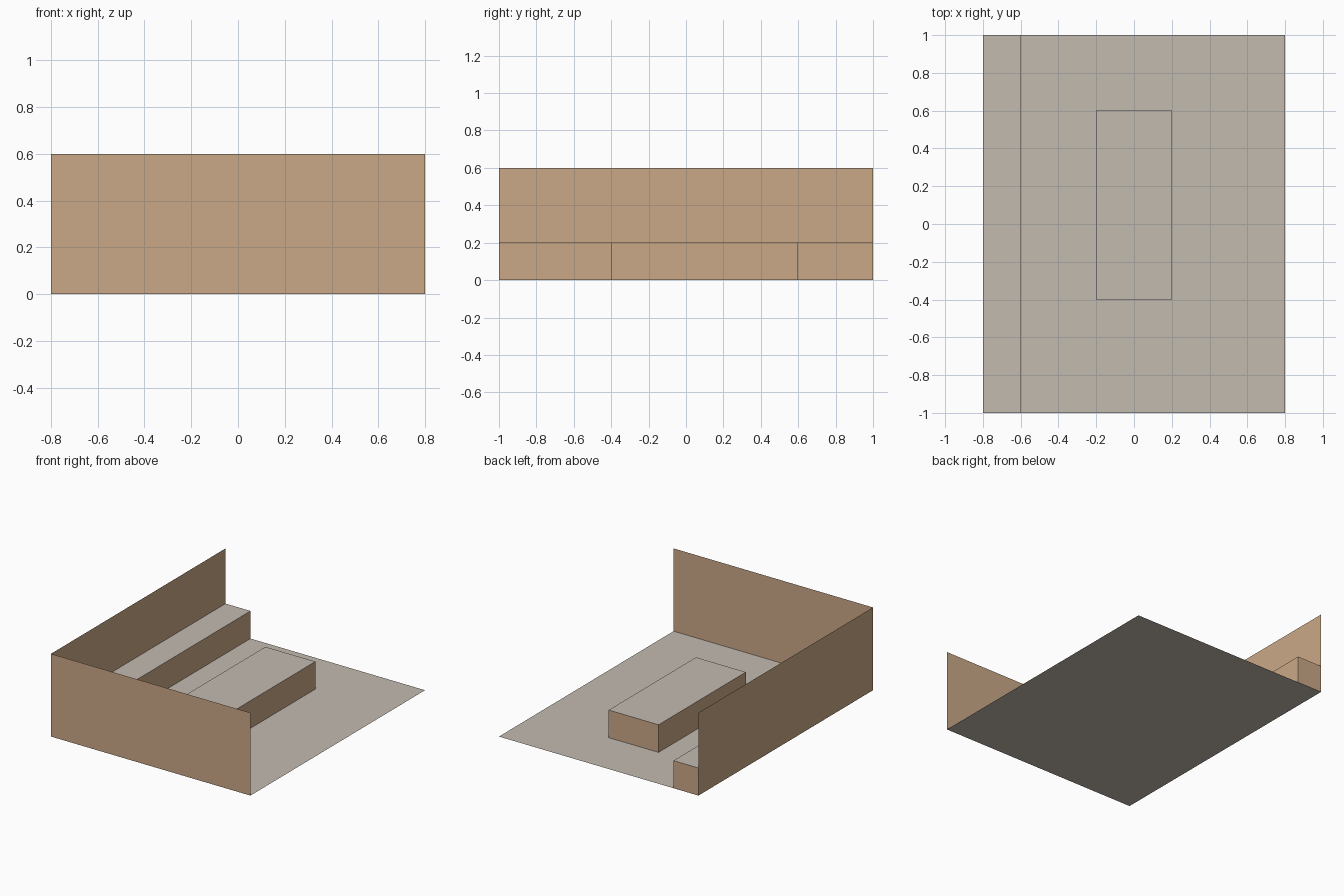
import bpy, bmesh
from mathutils import Matrix

if "Cube" in bpy.data.objects:
    bpy.data.objects.remove(bpy.data.objects["Cube"])


def make_material(name, rgb):
    def linear(c):
        c /= 255
        return c / 12.92 if c <= 0.04045 else ((c + 0.055) / 1.055) ** 2.4
    mat = bpy.data.materials.new(name)
    mat.diffuse_color = (*[linear(c) for c in rgb], 1)
    mat.use_nodes = True
    mat.node_tree.nodes["Principled BSDF"].inputs["Base Color"].default_value = mat.diffuse_color
    return mat


TAN = make_material("tan sides", (203, 169, 135))
GREY = make_material("warm grey tops", (196, 187, 176))


def block(name, x, y, z, skip=()):
    """Open box from ranges; faces whose normal is in skip are left out.
    Horizontal faces are grey, upright faces tan."""
    bm = bmesh.new()
    bmesh.ops.create_cube(bm, size=1)
    hidden = [f for f in bm.faces if tuple(round(c) for c in f.normal) in skip]
    bmesh.ops.delete(bm, geom=hidden, context='FACES')
    for f in bm.faces:
        f.material_index = 1 if abs(f.normal.z) > 0.5 else 0
    size = [b - a for a, b in (x, y, z)]
    mid = [(a + b) / 2 for a, b in (x, y, z)]
    bm.transform(Matrix.Translation(mid) @ Matrix.Diagonal((*size, 1)))
    mesh = bpy.data.meshes.new(name)
    bm.to_mesh(mesh)
    bm.free()
    mesh.materials.append(TAN)
    mesh.materials.append(GREY)
    obj = bpy.data.objects.new(name, mesh)
    bpy.context.collection.objects.link(obj)
    return obj


LEFT, RIGHT = (-1, 0, 0), (1, 0, 0)
FRONT, BACK = (0, -1, 0), (0, 1, 0)
DOWN, UP = (0, 0, -1), (0, 0, 1)

# Paper-thin shell: floor and two walls, each a single face of the room
room = (-0.8, 0.8), (-1, 1), (0, 0.6)
block("floor", *room, skip=(LEFT, RIGHT, FRONT, BACK, UP))
block("front_wall", *room, skip=(LEFT, RIGHT, BACK, DOWN, UP))
block("left_wall", *room, skip=(RIGHT, FRONT, BACK, DOWN, UP))

# Step along the left wall, open where it meets walls and floor
block("wall_bench", (-0.8, -0.6), (-1, 1), (0, 0.2), skip=(LEFT, FRONT, DOWN))

# Free-standing block in the middle
block("centre_block", (-0.2, 0.2), (-0.4, 0.6), (0, 0.2), skip=(DOWN,))
